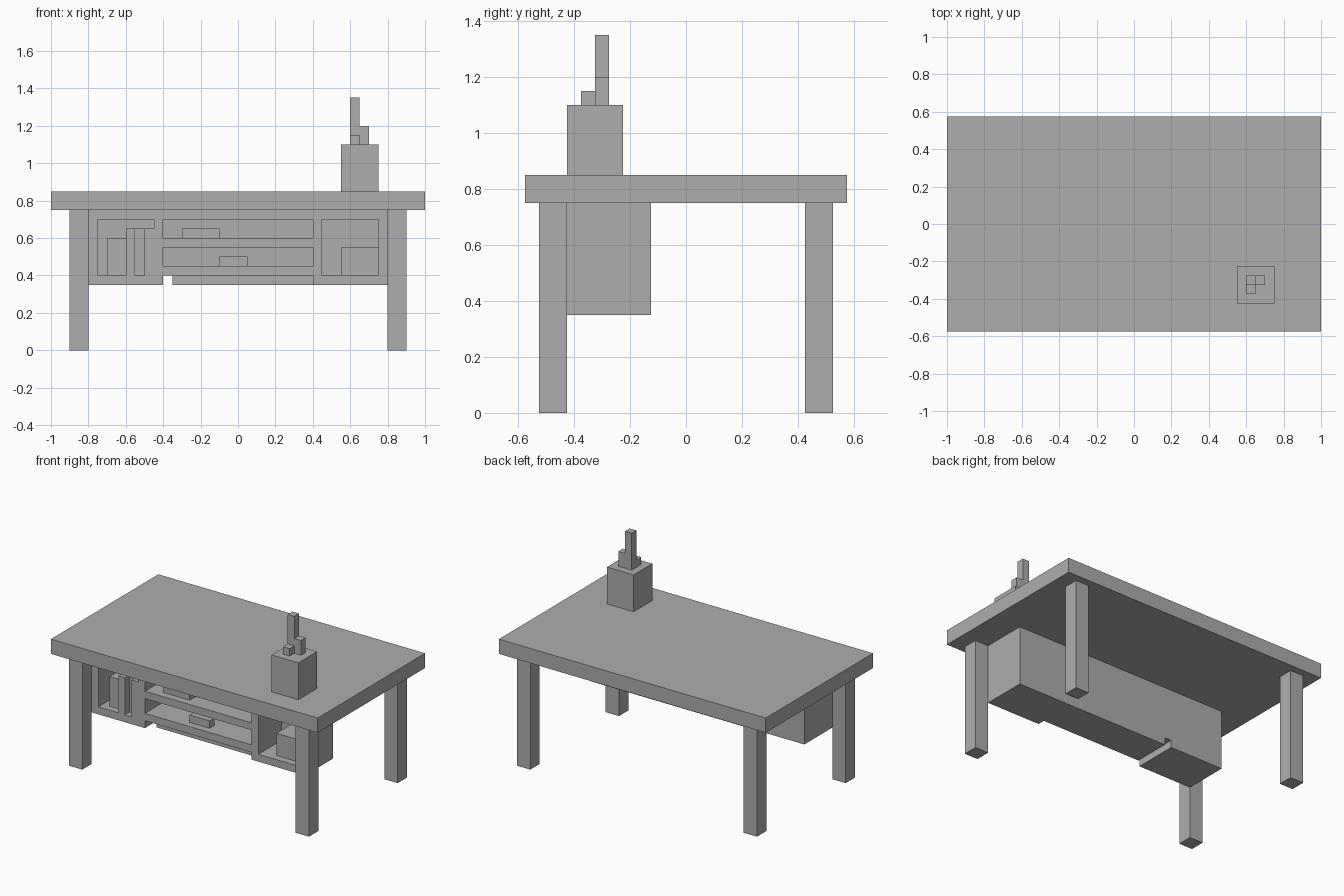
import bpy
import bmesh
from mathutils import Vector

default = bpy.data.objects.get("Cube")
if default:
    bpy.data.objects.remove(default, do_unlink=True)

grey = bpy.data.materials.new("plain_grey")
grey.use_nodes = True
COLOUR = (0.42, 0.42, 0.42, 1)
grey.diffuse_color = COLOUR
for node in grey.node_tree.nodes:
    if node.type == 'BSDF_PRINCIPLED':
        node.inputs["Base Color"].default_value = COLOUR


def box(name, x, y, z):
    """Flat-sided block spanning the given (low, high) ranges."""
    bm = bmesh.new()
    bmesh.ops.create_cube(bm, size=1)
    lo, hi = (Vector(c) for c in zip(x, y, z))
    size, mid = hi - lo, (lo + hi) / 2
    for v in bm.verts:
        v.co = Vector(a * b for a, b in zip(v.co, size)) + mid
    mesh = bpy.data.meshes.new(name)
    bm.to_mesh(mesh)
    bm.free()
    mesh.materials.append(grey)
    obj = bpy.data.objects.new(name, mesh)
    bpy.context.scene.collection.objects.link(obj)
    return obj


def cut(target, x, y, z):
    """Carve a block out of the target."""
    cutter = box("cutter", x, y, z)
    cutter.hide_render = True
    mod = target.modifiers.new("cut", 'BOOLEAN')
    mod.operation = 'DIFFERENCE'
    mod.solver = 'EXACT'
    mod.object = cutter
    bpy.context.view_layer.objects.active = target
    bpy.ops.object.modifier_apply(modifier=mod.name)
    bpy.data.objects.remove(cutter, do_unlink=True)


# Table top and legs
box("table_top", (-1, 1), (-0.575, 0.575), (0.75, 0.85))
for side, x in (("right", -0.85), ("left", 0.85)):
    for end, y in (("front", -0.475), ("back", 0.475)):
        box(f"{end}_{side}_leg", (x - 0.05, x + 0.05),
            (y - 0.05, y + 0.05), (0, 0.75))

# Shelf unit under the front edge
FRONT, INSET, INNER, BACK = -0.425, -0.375, -0.175, -0.125
unit = box("shelf_unit", (-0.8, 0.8), (FRONT, BACK), (0.35, 0.75))
for x, z in (((-0.75, -0.45), (0.4, 0.7)),
             ((0.45, 0.75), (0.4, 0.7)),
             ((-0.4, 0.4), (0.6, 0.7)),
             ((-0.4, 0.4), (0.45, 0.55))):
    cut(unit, x, (-0.5, INNER), z)

# Stepped-back base strip and the slot beside it
cut(unit, (-0.4, 0.4), (-0.5, INSET), (0.3, 0.4))
cut(unit, (-0.4, -0.35), (-0.5, 0), (0.3, 0.4))

# Books standing in the side compartment
for i, (x, y, top) in enumerate((((-0.7, -0.6), INSET, 0.6),
                                 ((-0.6, -0.55), FRONT, 0.65),
                                 ((-0.55, -0.5), INSET, 0.65),
                                 ((-0.5, -0.45), FRONT, 0.65))):
    box(f"book_{i + 1}", x, (y, INNER), (0.4, top))

# Things lying on the shelves
box("storage_box", (0.55, 0.75), (INSET, INNER), (0.4, 0.55))
box("upper_shelf_box", (-0.3, -0.1), (INSET, -0.275), (0.6, 0.65))
box("lower_shelf_box", (-0.1, 0.05), (INSET, -0.325), (0.45, 0.5))

# Pen holder with three pens
box("pen_holder", (0.55, 0.75), (FRONT, -0.225), (0.85, 1.1))
for name, x, y, top in (("tall_pen", 0.6, -0.325, 1.35),
                        ("medium_pen", 0.65, -0.325, 1.2),
                        ("short_pen", 0.6, -0.375, 1.15)):
    box(name, (x, x + 0.05), (y, y + 0.05), (1.1, top))
